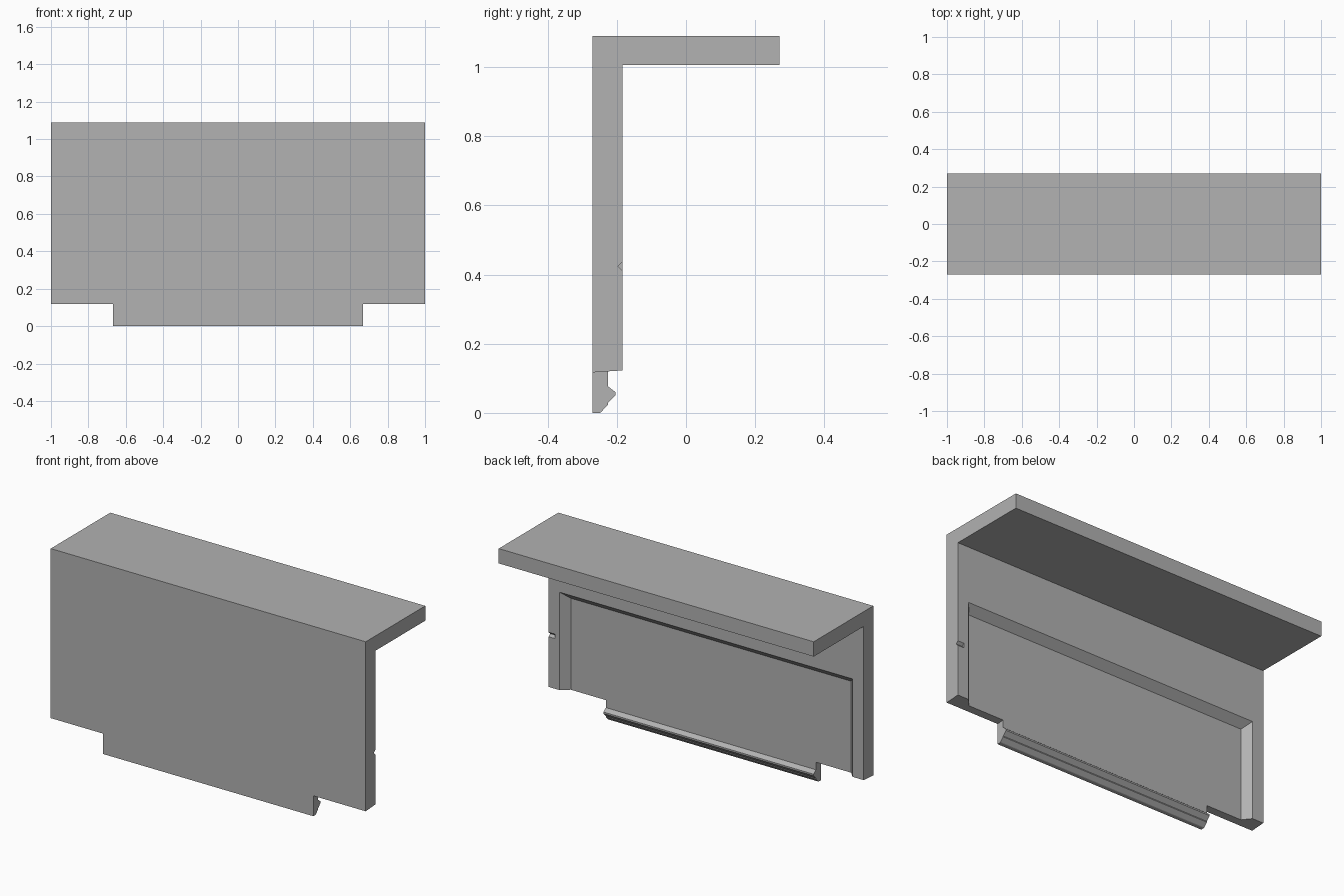
import bpy
import bmesh

cube = bpy.data.objects.get("Cube")
if cube:
    bpy.data.objects.remove(cube, do_unlink=True)

grey = bpy.data.materials.new("plain_grey")
grey.use_nodes = True
COLOUR = (0.445, 0.445, 0.445, 1)
grey.diffuse_color = COLOUR
for node in grey.node_tree.nodes:
    if node.type == 'BSDF_PRINCIPLED':
        node.inputs["Base Color"].default_value = COLOUR

# Panel planes shared by several parts
FRONT, BACK, FLOOR, REAR = -0.27, -0.183, -0.226, 0.27
TOP = 1.09
LOW_FRONT, LOW_FLOOR, LOW_BACK = 0.117, 0.12, 0.123


def loft(name, start, end):
    """Closed solid between two matching outlines of 3D points."""
    bm = bmesh.new()
    a = [bm.verts.new(p) for p in start]
    b = [bm.verts.new(p) for p in end]
    bm.faces.new(a)
    bm.faces.new(b[::-1])
    for i in range(len(a)):
        j = (i + 1) % len(a)
        bm.faces.new((a[j], a[i], b[i], b[j]))
    bmesh.ops.recalc_face_normals(bm, faces=bm.faces)
    mesh = bpy.data.meshes.new(name)
    bm.to_mesh(mesh)
    bm.free()
    mesh.materials.append(grey)
    obj = bpy.data.objects.new(name, mesh)
    bpy.context.collection.objects.link(obj)
    return obj


def extrude_x(name, profile, x0, x1):
    return loft(name, [(x0, y, z) for y, z in profile],
                [(x1, y, z) for y, z in profile])


def cut(target, cutter):
    cutter.hide_render = True
    cutter.hide_viewport = True
    mod = target.modifiers.new(cutter.name, 'BOOLEAN')
    mod.operation = 'DIFFERENCE'
    mod.solver = 'EXACT'
    mod.object = cutter


# Upright panel with its top shelf
panel = extrude_x("panel_and_shelf", [
    (FRONT, LOW_FRONT), (FRONT, TOP), (REAR, TOP), (REAR, 1.005),
    (BACK, 1.005), (BACK, LOW_BACK), (FLOOR, LOW_FLOOR)], -1, 1)


# Chamfered pocket in the back, open at the bottom
def pocket_outline(y, half, top):
    return [(-half, y, 0), (half, y, 0), (half, y, top), (-half, y, top)]


cut(panel, loft("pocket_cutter", pocket_outline(FLOOR, 0.89, 0.645),
                pocket_outline(FLOOR + 0.086, 0.97, 0.725)))

# Small V notch at one end of the back
cut(panel, extrude_x("notch_cutter", [
    (-0.196, 0.424), (-0.17, 0.45), (-0.17, 0.398)], 0.96, 1.05))

# Bottom tab with a snap ridge
extrude_x("clip_tab", [
    (FRONT, 0), (FRONT, LOW_FRONT), (FLOOR, LOW_FLOOR), (FLOOR, 0.077),
    (-0.204, 0.06), (-0.204, 0.051), (FLOOR, 0.028), (FLOOR, 0.023),
    (-0.246, 0.002), (-0.25, 0)], -0.667, 0.667)
